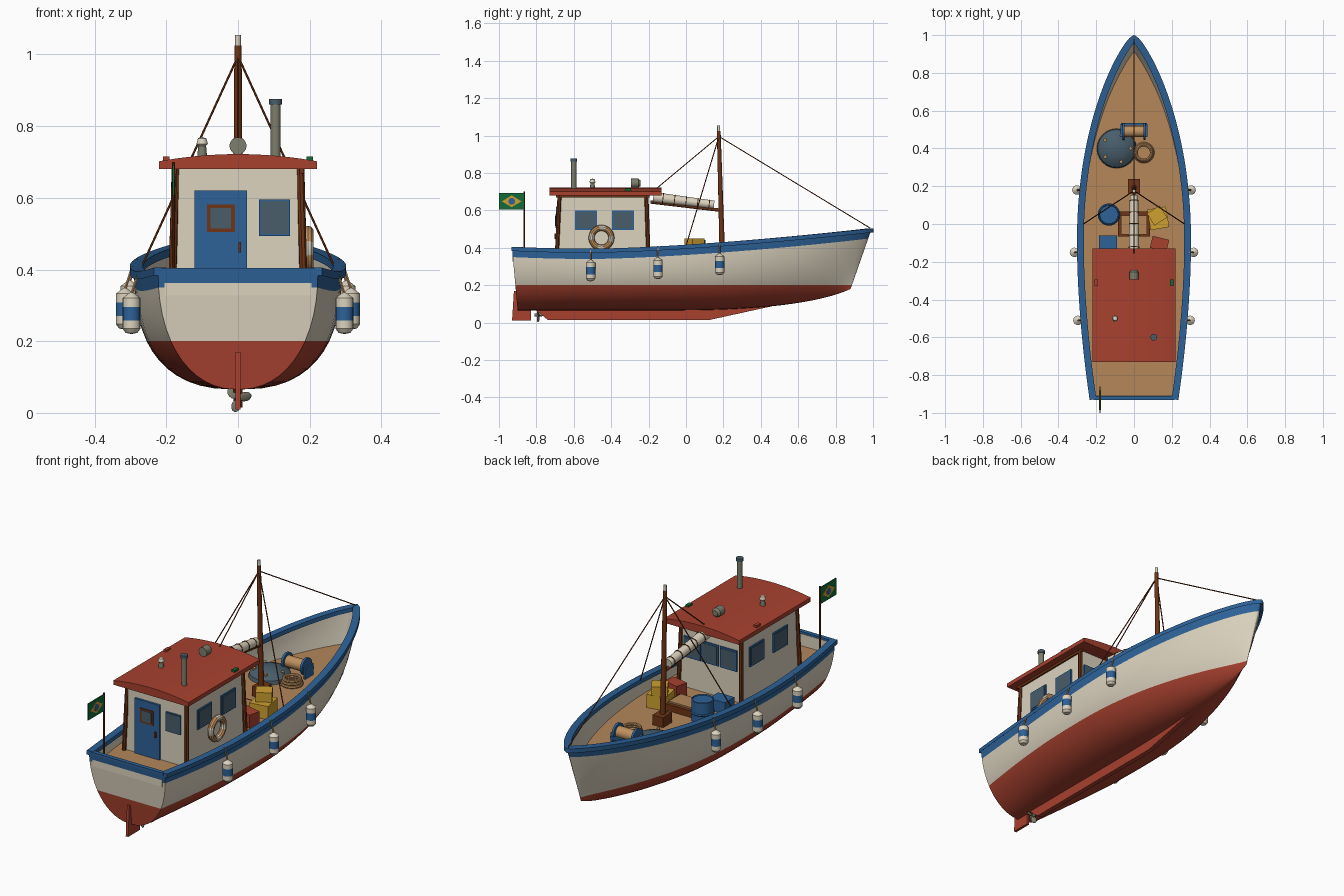
import bpy, bmesh, math
from mathutils import Vector, Matrix

cube = bpy.data.objects.get("Cube")
if cube:
    bpy.data.objects.remove(cube, do_unlink=True)


def make_mat(name, hexcode):
    srgb = [int(hexcode[i:i + 2], 16) / 255 for i in (0, 2, 4)]
    col = [((c + 0.055) / 1.055) ** 2.4 for c in srgb] + [1]
    m = bpy.data.materials.new(name)
    m.use_nodes = True
    m.diffuse_color = col
    m.node_tree.nodes["Principled BSDF"].inputs["Base Color"].default_value = col
    return m


CREAM = make_mat("cream paint", "dcd3bf")
RED = make_mat("red paint", "a8412f")
BLUE = make_mat("blue paint", "2d6298")
DECK = make_mat("deck wood", "b5875a")
BROWN = make_mat("dark wood", "6e3416")
METAL = make_mat("grey metal", "7d7e6c")
GLASS = make_mat("slate glass", "485d6a")
YELLOW = make_mat("yellow paint", "cda02f")
GREEN = make_mat("green paint", "146b39")
ROPE = make_mat("rope", "c0905f")
built = []


def finish(name, bm, mats, recalc=True, mirror=False):
    if recalc:
        bmesh.ops.remove_doubles(bm, verts=bm.verts, dist=1e-5)
        bmesh.ops.recalc_face_normals(bm, faces=bm.faces)
    me = bpy.data.meshes.new(name)
    bm.to_mesh(me)
    bm.free()
    for m in mats:
        me.materials.append(m)
    ob = bpy.data.objects.new(name, me)
    bpy.context.scene.collection.objects.link(ob)
    if mirror:
        ob.modifiers.new("Mirror", 'MIRROR')
    built.append(ob)
    return ob


def box(name, centre, size, mat, turn=0):
    bm = bmesh.new()
    mx = Matrix.Translation(centre) @ Matrix.Rotation(math.radians(turn), 4, 'Z')
    bmesh.ops.create_cube(bm, size=1, matrix=mx @ Matrix.Diagonal((*size, 1)))
    return finish(name, bm, [mat])


def lathe(name, base, prof, mats, axis=(0, 0, 1), seg=16):
    """Revolve (radius, height) points; mats is one material or one per band."""
    bands = mats if isinstance(mats, list) else [mats] * (len(prof) - 1)
    used = list(dict.fromkeys(bands))
    q = Vector(axis).to_track_quat('Z', 'Y')
    bm = bmesh.new()
    rings = [[bm.verts.new(Vector(base) + q @ Vector((r * math.cos(a), r * math.sin(a), h)))
              for a in [math.tau * i / seg for i in range(seg)]] for r, h in prof]
    for k, m in enumerate(bands):
        for i in range(seg):
            j = (i + 1) % seg
            f = bm.faces.new((rings[k][i], rings[k][j], rings[k + 1][j], rings[k + 1][i]))
            f.material_index = used.index(m)
    return finish(name, bm, used)


def rod(name, p, q, r1, mat, r2=None, seg=12):
    d = Vector(q) - Vector(p)
    r2 = r1 if r2 is None else r2
    return lathe(name, p, [(0, 0), (r1, 0), (r2, d.length), (0, d.length)], mat, d, seg)


def prism(name, pts, axis, a, b, mat):
    """Extrude a (x or y, z) outline from a to b along the given axis."""
    bm = bmesh.new()
    at = (lambda u, z, t: (t, u, z)) if axis == 'X' else (lambda u, z, t: (u, t, z))
    f = bm.faces.new([bm.verts.new(at(u, z, a)) for u, z in pts])
    ext = bmesh.ops.extrude_face_region(bm, geom=[f])["geom"]
    move = Vector((b - a, 0, 0) if axis == 'X' else (0, b - a, 0))
    bmesh.ops.translate(bm, vec=move, verts=[v for v in ext if isinstance(v, bmesh.types.BMVert)])
    return finish(name, bm, [mat])


def torus(name, centre, axis, R, r, mats, rule=lambda a: 0, n=32, m=10):
    q = Vector(axis).to_track_quat('Z', 'Y')
    bm = bmesh.new()
    rings = []
    for i in range(n):
        a = math.tau * i / n
        rings.append([bm.verts.new(Vector(centre) + q @ Vector((
            (R + r * math.cos(b)) * math.cos(a), (R + r * math.cos(b)) * math.sin(a), r * math.sin(b))))
            for b in [math.tau * j / m for j in range(m)]])
    for i in range(n):
        for j in range(m):
            s, t = rings[i], rings[(i + 1) % n]
            f = bm.faces.new((s[j], t[j], t[(j + 1) % m], s[(j + 1) % m]))
            f.material_index = rule(i)
    return finish(name, bm, mats)


def grid(name, rings, mats, rule, cap=None):
    """Skin the half rings from stern to bow and mirror them across x."""
    bm = bmesh.new()
    vs = [[bm.verts.new(p) for p in ring] for ring in rings]
    for a, b in zip(vs, vs[1:]):
        for k in range(len(a) - 1):
            bm.faces.new((a[k], b[k], b[k + 1], a[k + 1])).material_index = rule(k)
    if cap == "ring":
        bm.faces.new(vs[0])
    elif cap == "transom":
        mid = [bm.verts.new((0, v.co.y, v.co.z)) for v in vs[0]]
        for k in range(len(mid) - 1):
            bm.faces.new((mid[k], vs[0][k], vs[0][k + 1], mid[k + 1])).material_index = rule(k)
    bmesh.ops.remove_doubles(bm, verts=bm.verts, dist=1e-5)
    return finish(name, bm, mats, recalc=False, mirror=True)


# Hull shape functions
DECK_Z = 0.33


def beam(v):
    if v > -0.1:
        return 0.29 * max(0, 1 - ((v + 0.1) / 1.09) ** 2.1) ** 0.8
    return 0.29 - 0.067 * ((-0.1 - v) / 0.83) ** 1.8


def sheer(v):
    return 0.385 + 0.11 * max(0, (v + 0.5) / 1.5) ** 1.5 + 0.01 * max(0, (-0.5 - v) / 0.43) ** 2


def keel_z(v):
    return 0.065 + 0.115 * max(0, (v + 0.1) / 1.09) ** 2.5


def skin(v, z, inset=0.0):
    s = min(1, max(0, (z - keel_z(v)) / (sheer(v) - keel_z(v))))
    n = 2.5 - 1.2 * max(0, v) ** 1.5 - 0.3 * max(0, (-v - 0.4) / 0.5)
    x = beam(v) * max(0, 1 - (1 - s) ** n) ** (1 / n)
    y = v + (1 - s) * (0.03 * max(0, (-v - 0.6) / 0.33) - 0.11 * max(0, v / 0.99) ** 4)
    return (max(0, x - inset), y, z)


stations = [-0.93 + 1.92 * (1 - (1 - i / 44) ** 1.6) for i in range(45)]

# Hull: red bottom, cream topsides, blue strake
rings = []
for v in stations:
    k, s = keel_z(v), sheer(v)
    zs = [k + (0.2 - k) * (i / 8) ** 1.8 for i in range(9)]
    zs += [0.2 + (s - 0.245) * i / 4 for i in range(1, 5)] + [s]
    rings.append([skin(v, z) for z in zs])
grid("hull", rings, [RED, CREAM, BLUE], lambda k: 0 if k < 8 else 1 if k < 12 else 2, "transom")

# Inner bulwarks and deck
rings = []
for v in stations:
    wall = [skin(v, sheer(v) + (DECK_Z - sheer(v)) * i / 3, 0.018) for i in range(4)]
    rings.append(wall + [(0, wall[-1][1], DECK_Z)])
grid("bulwark_and_deck", rings, [CREAM, DECK], lambda k: int(k == 3))

# Rail along the sheer
rings = []
for v in stations:
    e = 0.004
    t = Vector((beam(min(v + e, 0.99)) - beam(v - e), 2 * e)).normalized()
    nx, ny = t.y, -t.x
    if v > 0.985:
        nx, ny = 0, 1
    x, y, z = beam(v), v, sheer(v)
    out = (x + 0.012 * nx, y + 0.012 * ny)
    inn = (max(0, x - 0.024 * nx), y - 0.024 * ny)
    rings.append([(*out, z - 0.012), (*out, z + 0.01), (*inn, z + 0.01), (*inn, z - 0.012)])
grid("rail", rings, [BLUE], lambda k: 0, "ring")
box("transom_inside", (0, -0.918, 0.36), (0.41, 0.018, 0.065), CREAM)
box("transom_cap", (0, -0.922, 0.398), (0.43, 0.022, 0.012), BLUE)

# Keel, rudder and propeller
prism("keel", [(-0.82, 0.08), (-0.74, 0.015), (0.13, 0.015), (0.45, 0.085), (0.4, 0.1)], 'X', -0.012, 0.012, RED)
prism("rudder", [(-0.93, 0.01), (-0.83, 0.01), (-0.83, 0.09), (-0.89, 0.1), (-0.9, 0.17), (-0.92, 0.17)],
      'X', -0.007, 0.007, RED)
rod("propeller_shaft", (0, -0.81, 0.04), (0, -0.7, 0.045), 0.008, METAL)
for i in range(3):
    bm = bmesh.new()
    mx = (Matrix.Translation((0, -0.79, 0.04)) @ Matrix.Rotation(math.radians(75 + 120 * i), 4, 'Y')
          @ Matrix.Translation((0, 0, 0.021)) @ Matrix.Rotation(0.5, 4, 'Z') @ Matrix.Diagonal((0.015, 0.004, 0.018, 1)))
    bmesh.ops.create_icosphere(bm, subdivisions=2, radius=1, matrix=mx)
    finish("propeller_blade", bm, [METAL])

# Wheelhouse with arched roof and corner posts
box("cabin", (0, -0.445, 0.51), (0.35, 0.475, 0.36), CREAM)
arch = [(x, 0.702 + 0.02 * (1 - (x / 0.22) ** 2)) for x in [0.22 - 0.44 * i / 16 for i in range(17)]]
prism("roof", [(-0.22, 0.68), (0.22, 0.68)] + arch, 'Y', -0.73, -0.13, RED)
for sx in (-1, 1):
    for yb, yt in ((-0.692, -0.676), (-0.2, -0.212)):
        rod("corner_post", (sx * 0.184, yb, DECK_Z), (sx * 0.174, yt, 0.69), 0.011, BROWN, seg=8)
    box("eave_strip", (sx * 0.178, -0.445, 0.675), (0.012, 0.5, 0.014), BROWN)
    for y in (-0.535, -0.337):
        box("side_window_frame", (sx * 0.175, y, 0.547), (0.014, 0.118, 0.104), BLUE)
        box("side_window_glass", (sx * 0.175, y, 0.547), (0.018, 0.102, 0.088), GLASS)
for x in (-0.107, 0, 0.107):
    box("forward_window_frame", (x, -0.2075, 0.547), (0.098, 0.014, 0.11), BLUE)
    box("forward_window_glass", (x, -0.2075, 0.547), (0.082, 0.018, 0.094), GLASS)
box("stern_window_frame", (0.102, -0.6825, 0.545), (0.086, 0.014, 0.102), BLUE)
box("stern_window_glass", (0.102, -0.6825, 0.545), (0.076, 0.018, 0.092), GLASS)
box("door", (-0.048, -0.685, 0.476), (0.146, 0.018, 0.29), BLUE)
box("door_window_frame", (-0.048, -0.69, 0.543), (0.078, 0.016, 0.076), BROWN)
box("door_window_glass", (-0.048, -0.691, 0.543), (0.058, 0.018, 0.056), GLASS)
box("door_handle", (0.005, -0.697, 0.462), (0.008, 0.012, 0.03), BROWN)

# Roof fittings
lathe("exhaust_pipe", (0.105, -0.6, 0.7), [(0, 0), (0.014, 0), (0.014, 0.16), (0.018, 0.16), (0.018, 0.176), (0, 0.176)],
      [METAL] * 3 + [GLASS] * 2)
lathe("roof_vent", (-0.1, -0.5, 0.7), [(0, 0), (0.015, 0), (0.011, 0.045), (0.016, 0.05), (0.012, 0.066), (0, 0.07)],
      [METAL] * 2 + [CREAM] * 3)
lathe("searchlight", (0, -0.295, 0.745), [(0, 0), (0.024, 0), (0.024, 0.04), (0.015, 0.052), (0, 0.052)], METAL, (0, 1, 0))
rod("searchlight_stand", (0, -0.27, 0.71), (0, -0.27, 0.74), 0.008, METAL)
for x, mat in ((-0.2, RED), (0.2, GREEN)):
    box("side_light", (x, -0.31, 0.705), (0.018, 0.034, 0.022), mat)

# Mast, boom, furled sail and stays
box("mast_step", (0, 0.2, 0.355), (0.062, 0.075, 0.055), BROWN)
rod("mast", (0, 0.195, DECK_Z), (0, 0.175, 1.025), 0.015, BROWN, 0.01)
rod("mast_light", (0, 0.175, 1.02), (0, 0.175, 1.054), 0.008, CREAM)
rod("boom", (0, 0.19, 0.6), (0, -0.19, 0.645), 0.009, BROWN)
rod("furled_sail", (0, 0.15, 0.63), (0, -0.175, 0.67), 0.022, CREAM, 0.028, 16)
for t in (0.08, 0.27, 0.46, 0.65, 0.84):
    torus("sail_tie", (0, 0.15 - 0.325 * t, 0.63 + 0.04 * t), (0, -0.325, 0.04), 0.0225 + 0.006 * t, 0.0025, [BROWN], m=6)
for end in ((0, 0.985, 0.505), (0, -0.16, 0.715), (0.268, 0, 0.41), (-0.268, 0, 0.41)):
    rod("stay", (0, 0.176, 0.995), end, 0.003, BROWN, seg=6)

# Fenders on both sides
fender = [(0, 0), (0.016, 0.003), (0.025, 0.015), (0.025, 0.038), (0.025, 0.076), (0.025, 0.1), (0.01, 0.112), (0, 0.118)]
for sx in (-1, 1):
    for y in (-0.51, -0.15, 0.18):
        x, top = sx * (beam(y) + 0.026), sheer(y) - 0.165
        lathe("fender", (x, y, top), fender, [CREAM] * 3 + [BLUE] + [CREAM] * 3)
        rod("fender_rope", (x, y, top + 0.11), (sx * (beam(y) + 0.005), y, sheer(y) + 0.012), 0.004, ROPE, seg=6)

# Life ring with cream bands
torus("life_ring", (0.195, -0.452, 0.453), (1, 0, 0), 0.053, 0.016, [ROPE, CREAM], lambda i: int((i + 2) % 8 < 3))

# Flag on its staff
rod("flag_staff", (-0.18, -0.865, DECK_Z), (-0.18, -0.865, 0.7), 0.004, BROWN, seg=8)
prism("flag", [(-1, 0.605), (-0.865, 0.605), (-0.865, 0.692), (-1, 0.692)], 'X', -0.183, -0.177, GREEN)
prism("flag_diamond", [(-0.985, 0.648), (-0.932, 0.617), (-0.88, 0.648), (-0.932, 0.68)], 'X', -0.1842, -0.1758, YELLOW)
rod("flag_disc", (-0.185, -0.932, 0.648), (-0.175, -0.932, 0.648), 0.018, BLUE, seg=20)

# Deck gear
box("hatch_coaming", (0, 0, 0.347), (0.17, 0.13, 0.034), BROWN)
box("hatch_lid", (0, -0.005, 0.366), (0.14, 0.1, 0.012), DECK)
lathe("barrel", (-0.133, 0.05, DECK_Z), [(0, 0), (0.055, 0), (0.055, 0.04), (0.059, 0.045), (0.055, 0.05), (0.055, 0.11),
      (0.05, 0.112), (0.048, 0.106), (0, 0.106)], BLUE, seg=24)
box("blue_crate", (-0.138, -0.1, 0.36), (0.095, 0.08, 0.06), BLUE)
box("red_crate", (0.135, -0.105, 0.365), (0.09, 0.065, 0.07), RED, -14)
box("yellow_crate_lower", (0.128, 0.03, 0.365), (0.1, 0.11, 0.07), YELLOW, 10)
box("yellow_crate_upper", (0.122, 0.045, 0.425), (0.08, 0.075, 0.05), YELLOW, 32)
lathe("net_pile", (-0.092, 0.4, DECK_Z), [(0.105, 0), (0.1, 0.018), (0.075, 0.038), (0.04, 0.05), (0, 0.054)], GLASS, seg=24)
for a in range(5):
    x, y = -0.092 + 0.075 * math.cos(a * 1.26), 0.4 + 0.075 * math.sin(a * 1.26)
    lathe("net_float", (x, y, 0.36), [(0, 0), (0.009, 0.004), (0.009, 0.014), (0, 0.018)], ROPE, seg=8)
for i in range(3):
    torus("rope_coil", (0.052, 0.378, 0.338 + 0.013 * i), (0, 0, 1), 0.048 - 0.004 * i, 0.008, [ROPE], m=8)
rod("winch_drum", (-0.055, 0.49, 0.385), (0.055, 0.49, 0.385), 0.03, ROPE, seg=20)
for sx in (-1, 1):
    rod("winch_flange", (sx * 0.05, 0.49, 0.385), (sx * 0.062, 0.49, 0.385), 0.044, BLUE, seg=20)
    box("winch_leg", (sx * 0.066, 0.495, 0.36), (0.01, 0.07, 0.06), BLUE)
box("winch_bar", (0, 0.528, 0.365), (0.14, 0.014, 0.014), BLUE)

# Smooth shading with sharp edges kept
bpy.ops.object.select_all(action='DESELECT')
for ob in built:
    ob.select_set(True)
bpy.context.view_layer.objects.active = built[0]
bpy.ops.object.shade_smooth_by_angle(angle=math.radians(35))
